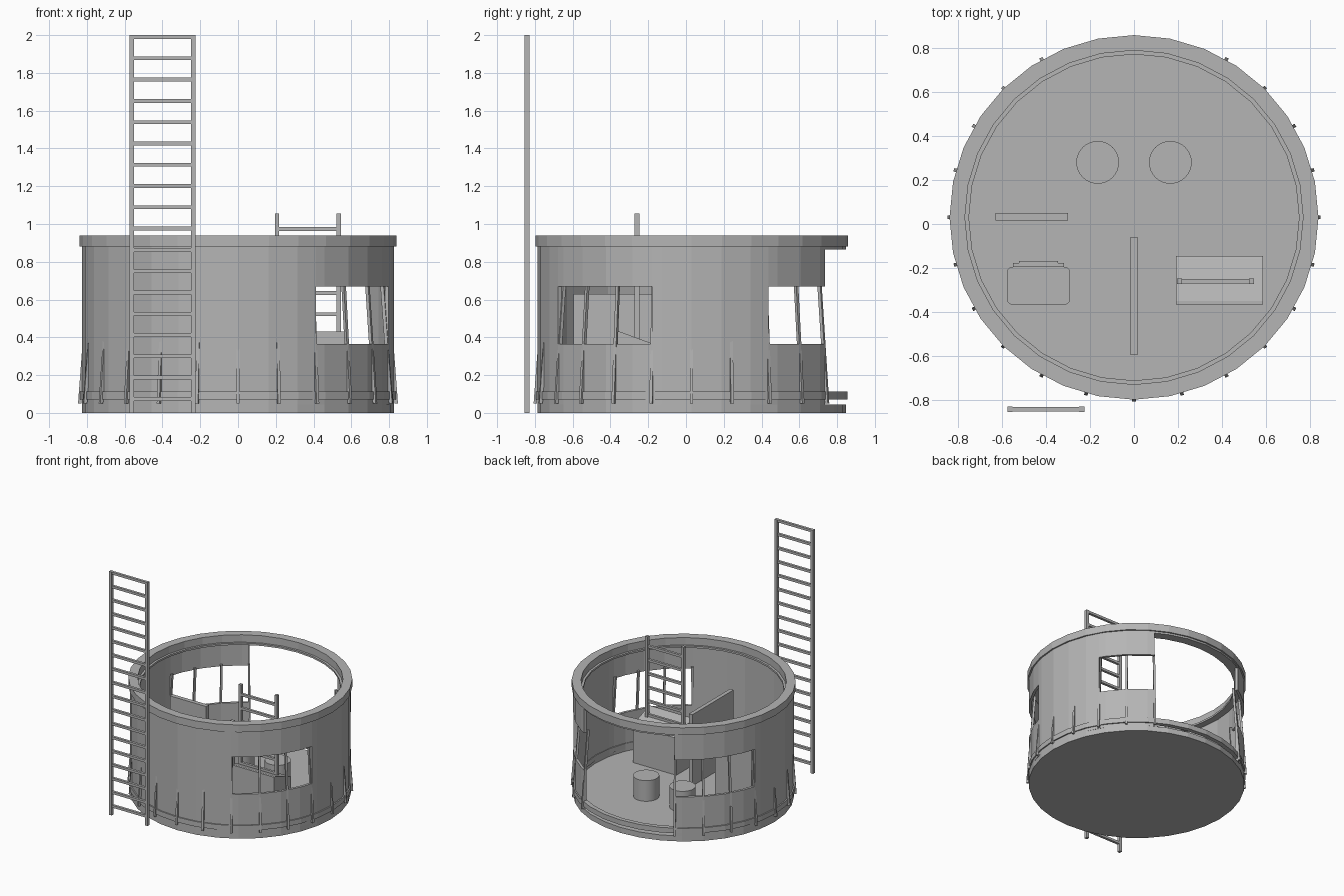
import bpy, bmesh, math
from mathutils import Vector

if "Cube" in bpy.data.objects:
    bpy.data.objects.remove(bpy.data.objects["Cube"])

CY = 0.03            # centre of the round room
SQUASH = 0.988       # room is slightly shallower than wide
SIDES = 32

grey = bpy.data.materials.new("plain_grey")
grey.diffuse_color = (0.46, 0.46, 0.46, 1)
grey.use_nodes = True
grey.node_tree.nodes["Principled BSDF"].inputs["Base Color"].default_value = grey.diffuse_color


def finish(name, bm):
    bmesh.ops.recalc_face_normals(bm, faces=bm.faces)
    me = bpy.data.meshes.new(name)
    bm.to_mesh(me)
    bm.free()
    me.materials.append(grey)
    ob = bpy.data.objects.new(name, me)
    bpy.context.collection.objects.link(ob)
    return ob


def polar(deg, r, z):
    """Angle is measured from the front (-y) towards +x."""
    a = math.radians(deg)
    return Vector((r * math.sin(a), CY - r * SQUASH * math.cos(a), z))


def add_box(bm, x0, x1, y0, y1, z0, z1):
    vs = bmesh.ops.create_cube(bm, size=1)["verts"]
    for v in vs:
        v.co = ((x0 + x1) / 2 + v.co.x * (x1 - x0),
                (y0 + y1) / 2 + v.co.y * (y1 - y0),
                (z0 + z1) / 2 + v.co.z * (z1 - z0))


def add_arc(bm, a0, a1, r0, r1, z0, z1):
    """Curved slab between two angles; a full turn makes a closed ring."""
    step = 360 / SIDES
    full = a1 - a0 >= 360
    mids = [i * step for i in range(-SIDES, 2 * SIDES) if a0 + .01 < i * step < a1 - .01]
    angles = [a0] + mids + ([] if full else [a1])
    loops = [[bm.verts.new(polar(a, r, z)) for r, z in ((r0, z0), (r1, z0), (r1, z1), (r0, z1))]
             for a in angles]
    pairs = list(zip(loops, loops[1:]))
    if full:
        pairs.append((loops[-1], loops[0]))
    for p, q in pairs:
        for k in range(4):
            bm.faces.new((p[k], p[(k + 1) % 4], q[(k + 1) % 4], q[k]))
    if not full:
        bm.faces.new(loops[0])
        bm.faces.new(loops[-1])


def box(name, *dims, bevel=0):
    bm = bmesh.new()
    add_box(bm, *dims)
    if bevel:  # round the upright corners
        edges = [e for e in bm.edges if abs(e.verts[0].co.z - e.verts[1].co.z) > .01]
        bmesh.ops.bevel(bm, geom=edges, offset=bevel, segments=3, affect='EDGES', profile=.5)
    return finish(name, bm)


def ring(name, *dims):
    bm = bmesh.new()
    add_arc(bm, 0, 360, *dims)
    return finish(name, bm)


def ladder(name, x0, x1, y0, y1, z0, z1, top_rung, rail, count):
    bm = bmesh.new()
    add_box(bm, x0, x0 + rail, y0, y1, z0, z1)
    add_box(bm, x1 - rail, x1, y0, y1, z0, z1)
    for i in range(count):
        z = top_rung - i * 0.1127
        add_box(bm, x0 + rail, x1 - rail, y0 + .003, y1 - .003, z - .01, z + .01)
    return finish(name, bm)


# Floor disc
bm = bmesh.new()
low = [bm.verts.new(polar(i * 360 / SIDES, .826, 0)) for i in range(SIDES)]
high = [bm.verts.new(polar(i * 360 / SIDES, .826, .045)) for i in range(SIDES)]
bm.faces.new(low)
bm.faces.new(high)
for i in range(SIDES):
    j = (i + 1) % SIDES
    bm.faces.new((low[i], low[j], high[j], high[i]))
finish("floor", bm)

# Round wall: solid stretches, and sill plus lintel at each window; open at the back
SILL, HEAD, TOP = .365, .67, .88
windows = [(30, 75), (120, 150), (210, 255)]
bm = bmesh.new()
for a0, a1 in [(-105, 30), (75, 120)]:
    add_arc(bm, a0, a1, .805, .826, .045, TOP)
for a0, a1 in windows:
    add_arc(bm, a0, a1, .805, .826, .045, SILL)
    add_arc(bm, a0, a1, .805, .826, HEAD, TOP)
finish("round_wall", bm)

# Rings around the top and the base
ring("top_rim", .768, .838, .88, .94)
ring("rim_flange", .75, .826, .865, .88)
ring("base_rail", .80, .836, .07, .112)

# Leaning posts every 15 degrees, full height inside the windows
bm = bmesh.new()
for i in range(24):
    a = i * 15
    if 150 < a < 210:
        continue
    top = .69 if any(w0 <= a <= w1 for w0, w1 in windows) else .38
    loops = []
    for z in (.05, top):
        r = .838 - (z - .05) * .075
        w = math.degrees(.008 / r)
        loops.append([bm.verts.new(polar(a + s * w, r + d, z))
                      for s, d in ((-1, -.009), (1, -.009), (1, .009), (-1, .009))])
    p, q = loops
    bm.faces.new(p)
    bm.faces.new(q)
    for k in range(4):
        bm.faces.new((p[k], p[(k + 1) % 4], q[(k + 1) % 4], q[k]))
finish("leaning_posts", bm)

# Ladders: tall one outside, short one standing on the cabinet
ladder("outer_ladder", -.575, -.225, -.855, -.828, 0, 2, 1.99, .024, 18)
ladder("inner_ladder", .195, .545, -.273, -.247, .36, 1.055, .973, .023, 6)

# Partitions inside
box("middle_partition", -.016, .016, -.595, -.06, .045, .63)
box("side_partition", -.63, -.30, .015, .05, .045, .63)

# Cabinet with sloping top
bm = bmesh.new()
profile = [(-.365, .045), (-.365, .43), (-.35, .43), (-.16, .36), (-.145, .35), (-.145, .045)]
face = bm.faces.new([bm.verts.new((.19, y, z)) for y, z in profile])
out = bmesh.ops.extrude_face_region(bm, geom=[face])["geom"]
bmesh.ops.translate(bm, vec=(.395, 0, 0), verts=[g for g in out if isinstance(g, bmesh.types.BMVert)])
finish("sloped_cabinet", bm)

# Rounded seat with a low back
box("seat", -.577, -.29, -.367, -.195, .045, .25, bevel=.025)
box("seat_back", -.55, -.318, -.195, -.177, .045, .40)
box("back_pad", -.523, -.345, -.177, -.167, .10, .40)

# Two round stools
for side, x in (("left", -.165), ("right", .165)):
    bm = bmesh.new()
    bmesh.ops.create_cone(bm, cap_ends=True, segments=32, radius1=.097, radius2=.097, depth=.17)
    bmesh.ops.translate(bm, vec=(x, .28, .13), verts=bm.verts)
    ob = finish(side + "_stool", bm)
    bpy.context.view_layer.objects.active = ob
    ob.select_set(True)
    bpy.ops.object.shade_smooth_by_angle(angle=math.radians(30))
    ob.select_set(False)
